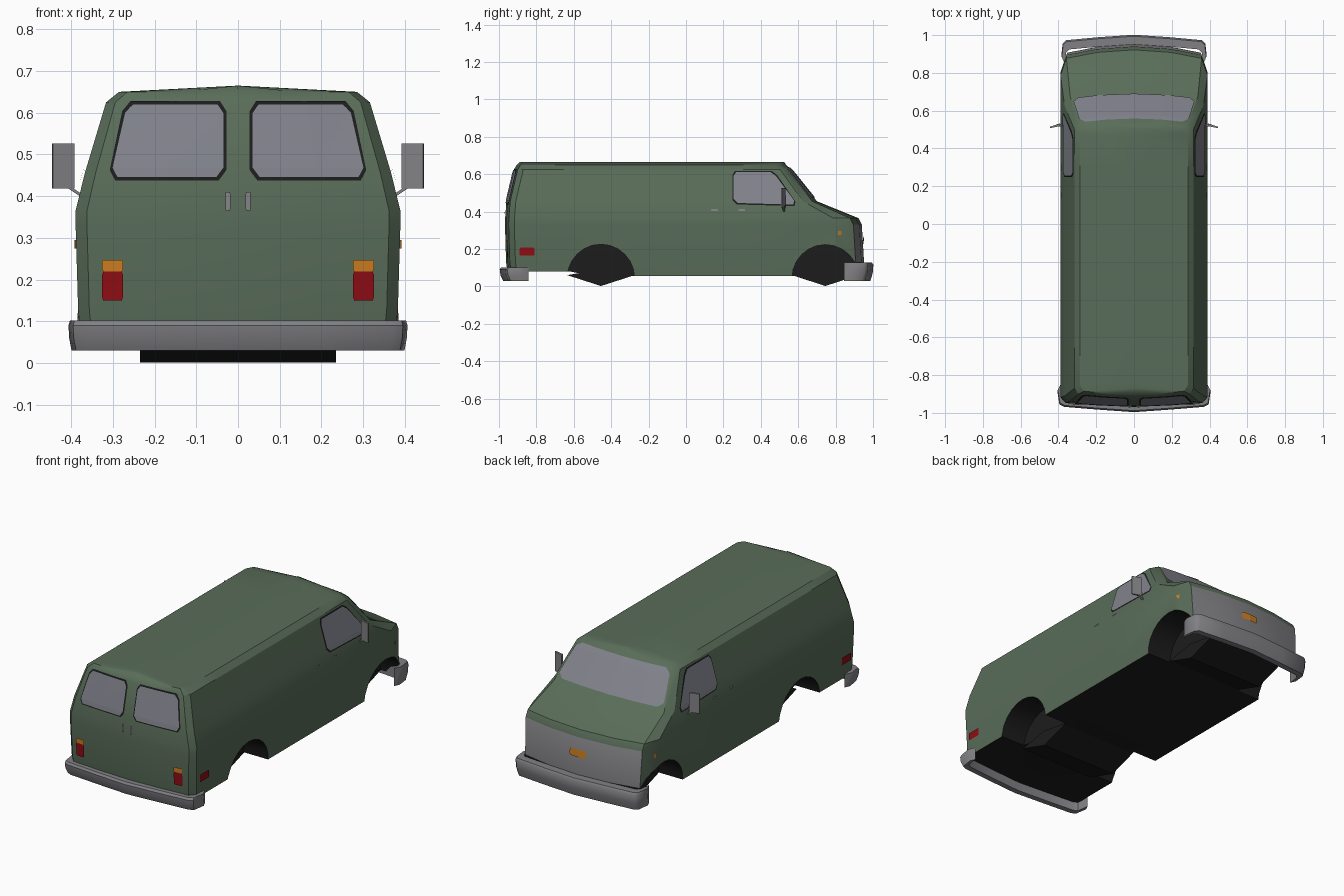
import bpy, bmesh, math
from mathutils import Vector, Matrix
from mathutils.bvhtree import BVHTree

if "Cube" in bpy.data.objects:
    bpy.data.objects.remove(bpy.data.objects["Cube"])


def mat(name, r, g, b):
    m = bpy.data.materials.new(name)
    m.diffuse_color = (r, g, b, 1)
    m.use_nodes = True
    m.node_tree.nodes["Principled BSDF"].inputs["Base Color"].default_value = m.diffuse_color
    return m


GREEN = mat("green paint", .10, .152, .10)
GREY = mat("bumper grey", .22, .22, .235)
GLASS = mat("window glass", .22, .225, .26)
BLACK = mat("underside black", .012, .012, .012)
RED = mat("red lamp", .27, .004, .007)
ORANGE = mat("orange lamp", .6, .21, .015)


def finish(name, bm, mats, smooth=None):
    bmesh.ops.recalc_face_normals(bm, faces=bm.faces)
    me = bpy.data.meshes.new(name)
    bm.to_mesh(me)
    bm.free()
    ob = bpy.data.objects.new(name, me)
    bpy.context.collection.objects.link(ob)
    for m in mats:
        me.materials.append(m)
    if smooth:
        shade(ob, smooth)
    return ob


def shade(ob, angle):
    bpy.ops.object.select_all(action='DESELECT')
    ob.select_set(True)
    bpy.context.view_layer.objects.active = ob
    bpy.ops.object.shade_smooth_by_angle(angle=math.radians(angle))


def loft(bm, rings, closed=True):
    vs = [[bm.verts.new(p) for p in r] for r in rings]
    n = len(vs[0])
    for a, b in zip(vs, vs[1:]):
        for i in range(n if closed else n - 1):
            j = (i + 1) % n
            bm.faces.new((a[i], a[j], b[j], b[i]))
    return vs


# body shell: plan outlines stacked by height
def outline(z, w, yr, yf, d):
    half = [(0, yr), (.5 * w, yr + .008), (.93 * w, yr + .02), (w, yr + .05)]
    half += [(w, y) for y in (-.62, -.5, 0, .3)]
    half += [(w, yf - 3 * d), (.92 * w, yf - d), (.5 * w, yf - .3 * d), (0, yf)]
    loop = half + [(-x, y) for x, y in half[-2:0:-1]]
    return [(x, y, .08 if z < .06 and y < -.6 else z) for x, y in loop]


layers = [(.055, 0, -.955, .95, .045), (.055, .378, -.955, .95, .045),
          (.13, .383, -.962, .952, .045), (.33, .389, -.968, .94, .045),
          (.365, .389, -.967, .922, .045), (.455, .367, -.96, .70, .025),
          (.625, .316, -.92, .563, .02), (.65, .285, -.905, .535, .02),
          (.665, 0, -.89, .525, .02)]
bm = bmesh.new()
loft(bm, [outline(*l) for l in layers])
bmesh.ops.remove_doubles(bm, verts=bm.verts, dist=.0005)
bmesh.ops.dissolve_degenerate(bm, dist=.0002, edges=bm.edges)
body = finish("body", bm, [GREEN, GREY, BLACK])
bm = bmesh.new()
bm.from_mesh(body.data)
tree = BVHTree.FromBMesh(bm)
bm.free()

# wheel wells cut out of the shell
WHEELS = ((-.455, .045, .18), (.745, .045, .178))
bm = bmesh.new()
for y, z, r in WHEELS:
    for s in (-1, 1):
        bmesh.ops.create_cone(bm, cap_ends=True, segments=24, radius1=r, radius2=r, depth=.4,
                              matrix=Matrix.Translation((s * .43, y, z)) @ Matrix.Rotation(math.pi / 2, 4, 'Y'))
cutter = finish("wheel_well_cutter", bm, [BLACK])
cutter.hide_render = True
mod = body.modifiers.new("wells", 'BOOLEAN')
mod.operation, mod.solver, mod.object = 'DIFFERENCE', 'EXACT', cutter
dg = bpy.context.evaluated_depsgraph_get()
cut = bpy.data.meshes.new_from_object(body.evaluated_get(dg))
body.modifiers.clear()
body.data = cut
bpy.data.objects.remove(cutter)
cut.materials.clear()
for m in (GREEN, GREY, BLACK):
    cut.materials.append(m)
for p in cut.polygons:
    c, n = p.center, p.normal
    well = any(math.hypot(c.y - y, c.z - z) < r + .008 for y, z, r in WHEELS) \
        and (abs(n.x) < .3 or abs(c.x) < .3)
    p.material_index = 0
    if n.z < -.5 or well:
        p.material_index = 2
    elif n.y > .6 and .12 < c.z < .335:
        p.material_index = 1
shade(body, 32)


# thin plates laid on the shell, given as four corners seen along an axis
def plate(name, corners, direction, material, lift=.004, grow=0, nu=16, nv=8):
    d = Vector(direction)
    cs = [Vector(c) for c in corners]
    mid = sum(cs, Vector((0, 0))) / 4
    cs = [c + Vector((math.copysign(grow, c.x - mid.x), math.copysign(grow, c.y - mid.y))) for c in cs]
    bm = bmesh.new()
    grid = []
    for j in range(nv + 1):
        row = []
        for i in range(nu + 1):
            u, v = i / nu, j / nv
            q = cs[0].lerp(cs[1], u).lerp(cs[3].lerp(cs[2], u), v)
            start = Vector((q.x, 0, q.y)) if d.y else Vector((0, q.x, q.y))
            hit, nrm, _, _ = tree.ray_cast(start - d * 2, d)
            row.append(bm.verts.new(hit + nrm * lift) if hit else None)
        grid.append(row)
    for j, i in ((0, 0), (0, nu), (nv, 0), (nv, nu)):   # clipped corners
        if grid[j][i]:
            bm.verts.remove(grid[j][i])
            grid[j][i] = None
    for j in range(nv):
        for i in range(nu):
            q = [v for v in (grid[j][i], grid[j][i + 1], grid[j + 1][i + 1], grid[j + 1][i]) if v]
            if len(q) > 2:
                f = bm.faces.new(q)
                f.normal_update()
                if f.normal.dot(d) > 0:
                    f.normal_flip()
    me = bpy.data.meshes.new(name)
    bm.to_mesh(me)
    bm.free()
    me.materials.append(material)
    ob = bpy.data.objects.new(name, me)
    bpy.context.collection.objects.link(ob)


def window(name, corners, direction):
    plate(name + "_seal", corners, direction, BLACK, .003, .007)
    plate(name, corners, direction, GLASS, .006)


def box(x0, x1, z0, z1):
    return [(x0, z0), (x1, z0), (x1, z1), (x0, z1)]


plate("windscreen", [(-.325, .472), (.325, .472), (.285, .632), (-.285, .632)], (0, -1, 0), GLASS, .005, nu=20)
plate("front_badge_plate", box(-.05, .05, .225, .265), (0, -1, 0), ORANGE, .006)
for s, side in ((1, "right"), (-1, "left")):
    window("side_window_" + side, [(.255, .445), (.595, .435), (.465, .61), (.255, .61)], (-s, 0, 0))
    window("rear_window_" + side, [(s * .035, .445), (s * .305, .445), (s * .265, .62), (s * .035, .62)], (0, 1, 0))
    # lamps
    plate("tail_lamp_" + side, box(s * .275, s * .325, .15, .22), (0, 1, 0), RED, .007)
    plate("rear_indicator_" + side, box(s * .275, s * .325, .22, .248), (0, 1, 0), ORANGE, .007)
    plate("rear_marker_" + side, box(-.89, -.81, .165, .207), (-s, 0, 0), RED, .005)
    plate("front_marker_" + side, box(.81, .83, .275, .295), (-s, 0, 0), ORANGE, .005)
    # handles
    for k, y in enumerate((.135, .28)):
        plate(f"door_handle_{side}_{k}", box(y, y + .035, .402, .412), (-s, 0, 0), GREY, .006)
    plate("rear_handle_" + side, box(s * .018, s * .03, .365, .41), (0, 1, 0), GREY, .008)
    # door mirror and its arm
    bm = bmesh.new()
    loft(bm, [[(s * x, y, z) for x, y in ((.392, .532), (.445, .515), (.443, .508), (.392, .518))]
              for z in (.418, .526)])
    bmesh.ops.holes_fill(bm, edges=bm.edges)
    loft(bm, [[(s * x, y + a, z + b) for a, b in ((-.006, -.004), (.006, -.004), (.006, .004), (-.006, .004))]
              for x, y, z in ((.365, .525, .395), (.41, .522, .425))])
    finish("door_mirror_" + side, bm, [GREY])


# bumpers: profile (inset, height) swept along a plan path
def bumper(name, path, profile):
    path = path + [(-x, y) for x, y in path[-2::-1]]
    bm = bmesh.new()
    vs = loft(bm, [[(x * (1 - d), y * (1 - d), z) for d, z in profile] for x, y in path])
    for end in (vs[0], vs[-1]):
        bm.faces.new(end)
    finish(name, bm, [GREY], 40)


bumper("rear_bumper", [(.406, -.885), (.395, -.955), (.37, -.968), (.2, -.982), (0, -.996)],
       [(.05, .102), (.008, .102), (0, .09), (.004, .06), (.018, .03), (.05, .03)])
bumper("front_bumper", [(.385, .89), (.378, .955), (.36, .973), (.2, .988), (0, 1.002)],
       [(.05, .128), (.008, .128), (0, .115), (.004, .07), (.016, .03), (.05, .03)])

# wedge-shaped axle covers under the floor
for name, (y, z, r) in zip(("rear_axle_cover", "front_axle_cover"), WHEELS):
    bm = bmesh.new()
    loft(bm, [[(x, y - r, .06), (x, y, .002), (x, y + r, .06), (x, y, .09)] for x in (-.235, .235)])
    bmesh.ops.holes_fill(bm, edges=bm.edges)
    finish(name, bm, [BLACK])
